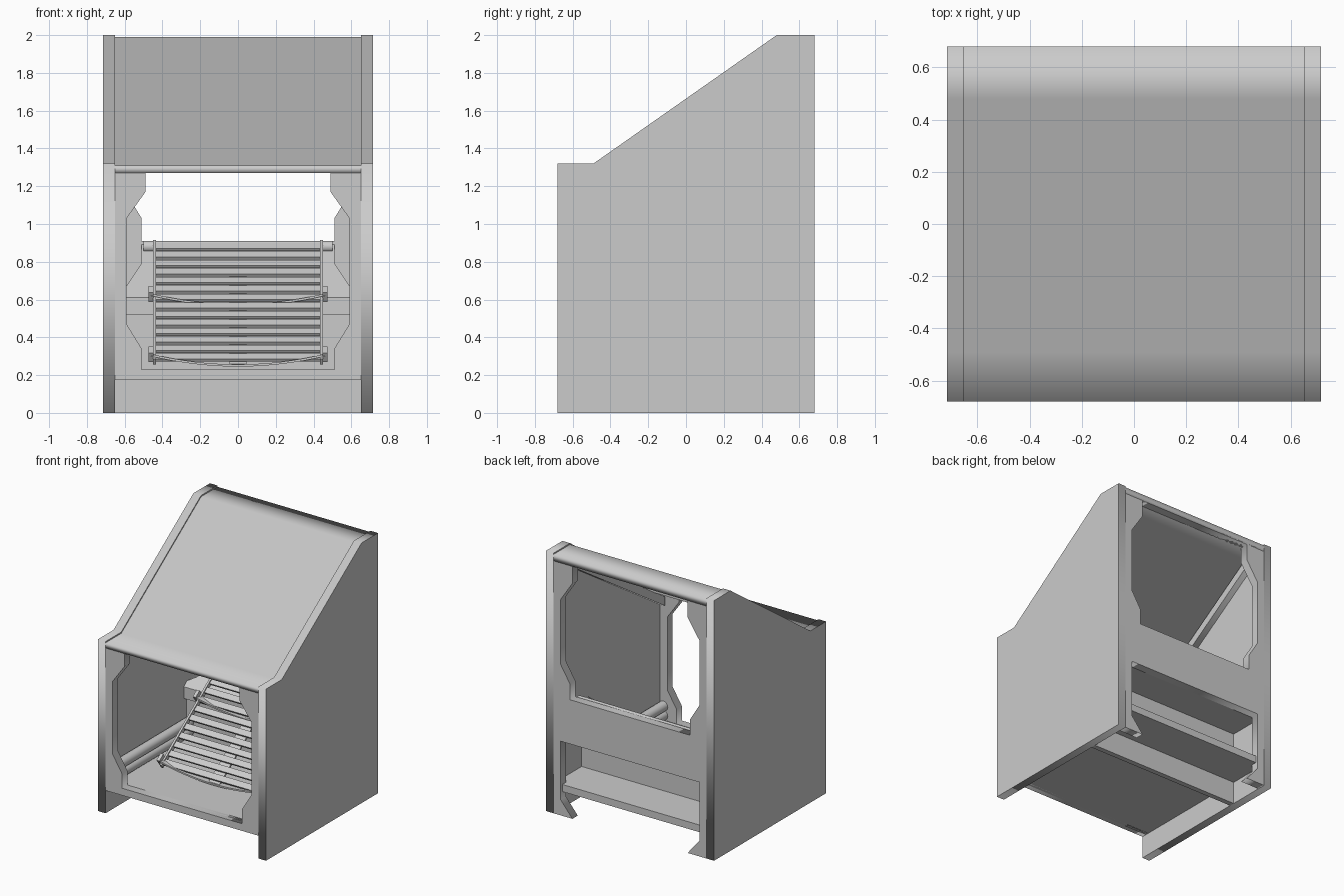
import bpy, math
from mathutils import Matrix, Vector

if "Cube" in bpy.data.objects:
    bpy.data.objects.remove(bpy.data.objects["Cube"])

grey = bpy.data.materials.new("plain_grey")
grey.use_nodes = True
grey.diffuse_color = (0.6, 0.6, 0.6, 1)
grey.node_tree.nodes["Principled BSDF"].inputs["Base Color"].default_value = (0.6, 0.6, 0.6, 1)


def mirror(half):
    """Close a right-hand half outline with its mirror image."""
    return half + [(-u, v) for u, v in reversed(half)]


def plate(name, outlines, axis, start, end):
    """Flat panel with optional holes, spanning start..end along x or y."""
    curve = bpy.data.curves.new(name, "CURVE")
    curve.dimensions = "2D"
    curve.fill_mode = "BOTH"
    curve.extrude = abs(end - start) / 2
    for outline in outlines:
        spline = curve.splines.new("POLY")
        spline.points.add(len(outline) - 1)
        for p, (u, v) in zip(spline.points, outline):
            p.co = (u, v, 0, 1)
        spline.use_cyclic_u = True
    temp = bpy.data.objects.new(name + "_outline", curve)
    bpy.context.collection.objects.link(temp)
    mesh = bpy.data.meshes.new_from_object(temp.evaluated_get(bpy.context.evaluated_depsgraph_get()))
    bpy.data.objects.remove(temp)
    mid = (start + end) / 2
    if axis == "x":
        m = Matrix(((0, 0, 1, mid), (1, 0, 0, 0), (0, 1, 0, 0), (0, 0, 0, 1)))
    else:
        m = Matrix(((1, 0, 0, 0), (0, 0, -1, mid), (0, 1, 0, 0), (0, 0, 0, 1)))
    mesh.transform(m)
    mesh.materials.clear()
    mesh.materials.append(grey)
    obj = bpy.data.objects.new(name, mesh)
    bpy.context.collection.objects.link(obj)
    return obj


def box(name, centre, size, tilt=0):
    bpy.ops.mesh.primitive_cube_add(size=1, location=centre, rotation=(tilt, 0, 0))
    obj = bpy.context.object
    obj.name = name
    obj.scale = size
    obj.data.materials.append(grey)
    return obj


def rod(name, centre, radius, length, rotation):
    bpy.ops.mesh.primitive_cylinder_add(vertices=24, radius=radius, depth=length,
                                        location=centre, rotation=rotation)
    obj = bpy.context.object
    obj.name = name
    obj.data.materials.append(grey)
    bpy.ops.object.shade_smooth_by_angle()


INNER, OUTER, DEPTH = 0.65, 0.715, 0.68
WALL = 0.065

# Side walls, under-roof battens and rounded floor rails
side = [(-DEPTH, 0), (DEPTH, 0), (DEPTH, 2), (0.48, 2), (-0.49, 1.32), (-DEPTH, 1.32)]
batten = [(-0.6, 1.19), (0.56, 1.94), (0.56, 1.87), (-0.6, 1.12)]
for s, label in ((1, "left"), (-1, "right")):
    plate(label + "_side_wall", [side], "x", s * INNER, s * OUTER)
    plate(label + "_roof_batten", [batten], "x", s * 0.6, s * INNER)
    for z in (0.27, 0.34):
        rod(label + "_floor_rail", (s * 0.62, -0.16, z), 0.038, 0.9, (math.pi / 2, 0, 0))

# Roof with flat ledges at front and back
roof = [(-DEPTH, 1.31), (-0.49, 1.31), (0.48, 1.99), (DEPTH, 1.99),
        (DEPTH, 1.94), (0.5, 1.94), (-0.47, 1.27), (-DEPTH, 1.27)]
plate("roof", [roof], "x", -INNER, INNER)

# Front panel with its large opening
front = mirror([(INNER, 0.175), (INNER, 1.3)])
front_hole = mirror([(0.51, 0.23), (0.51, 0.34), (0.59, 0.47), (0.59, 1.03), (0.49, 1.17), (0.49, 1.27)])
plate("front_panel", [front, front_hole], "y", -DEPTH, -DEPTH + WALL)

# Back panel with an upper opening and a notch down to the ground
back = mirror([(0.59, 0.57), (0.59, 0.12), (0.49, 0), (INNER, 0), (INNER, 1.97)])
back_hole = mirror([(0.51, 0.91), (0.51, 1.03), (0.59, 1.16), (0.59, 1.66), (0.49, 1.81), (0.49, 1.94)])
plate("back_panel", [back, back_hole], "y", DEPTH - WALL, DEPTH)

# Floor, inner wall and compartment ceiling
box("floor", (0, 0.01, 0.2025), (2 * INNER, 1.3, 0.055))
box("inner_wall", (0, 0.32, 0.305), (2 * INNER, 0.04, 0.61))
box("inner_wall_batten", (0, 0.285, 0.565), (2 * INNER, 0.03, 0.09))
box("compartment_ceiling", (0, 0.48, 0.59), (2 * INNER, 0.3, 0.03))

# Sloping board with clipped upper corners
low, high = Vector((0, 0.27, 0.61)), Vector((0, 0.625, 0.9))
rise = high - low
board = plate("sloping_board", [mirror([(INNER, 0), (INNER, 0.05), (0.59, 0.1), (0.51, 0.29),
                                        (0.51, rise.length)])], "y", 0, 0.02)
board.location = low
board.rotation_euler.x = math.atan2(rise.z, rise.y) - math.pi / 2

# Slatted ramp
foot, top = Vector((0, -0.3, 0.27)), Vector((0, 0.58, 0.9))
run = top - foot
slope = math.atan2(run.z, run.y)
normal = Vector((0, -math.sin(slope), math.cos(slope)))
SLATS = 14
for i in range(SLATS):
    box("ramp_slat", foot + run * (i + 0.5) / SLATS, (0.87, 0.046, 0.018), slope)
for s in (-1, 1):
    box("ramp_side_rail", (foot + top) / 2 + Vector((s * 0.442, 0, 0)),
        (0.016, run.length, 0.035), slope)
box("ramp_centre_strip", foot + run * 0.4 - normal * 0.022, (0.09, run.length * 0.8, 0.014), slope)
rod("ramp_top_bar", (0, 0.59, 0.88), 0.03, 1.0, (0, math.pi / 2, 0))

# Bowed cross beams with end brackets
for t, z in ((0.03, 0.245), (0.53, 0.565)):
    xs = [0.46 * k / 8 for k in range(-8, 9)]
    sag = [(x, z + 0.055 * (x / 0.46) ** 2) for x in xs]
    beam = sag + [(x, v + 0.012) for x, v in reversed(sag)]
    y = (foot + run * t).y
    plate("bowed_cross_beam", [beam], "y", y - 0.03, y + 0.03)
    for s in (-1, 1):
        box("beam_bracket", (s * 0.46, y, z + 0.065), (0.025, 0.06, 0.06), slope)
